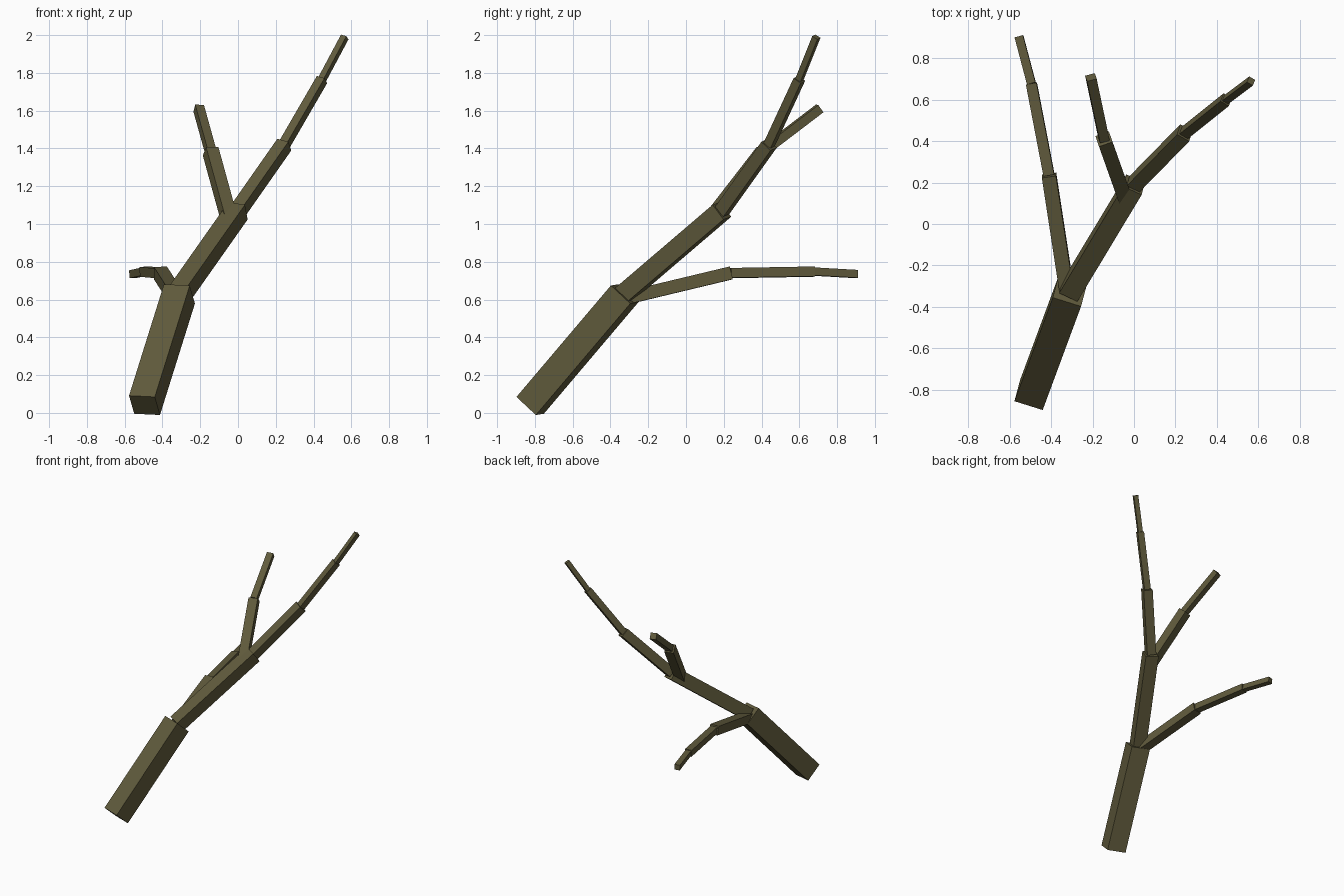
import bpy
import bmesh
from mathutils import Vector

if "Cube" in bpy.data.objects:
    bpy.data.objects.remove(bpy.data.objects["Cube"])

bark = bpy.data.materials.new("bark_brown")
bark.diffuse_color = (0.117, 0.103, 0.045, 1)
bark.use_nodes = True
bark.node_tree.nodes["Principled BSDF"].inputs["Base Color"].default_value = bark.diffuse_color


def segment(name, start, end, size, side):
    """Square beam from start to end; returns its side direction for the next beam."""
    a, b = Vector(start), Vector(end)
    d = (b - a).normalized()
    w = Vector(side)
    w = (w - d * w.dot(d)).normalized()
    v = w.cross(d)
    h = size / 2
    bm = bmesh.new()
    rings = [[bm.verts.new(p + w * h * i + v * h * j)
              for i, j in ((-1, -1), (1, -1), (1, 1), (-1, 1))] for p in (a, b)]
    bm.faces.new(rings[0])
    bm.faces.new(rings[1])
    for k in range(4):
        n = (k + 1) % 4
        bm.faces.new((rings[0][k], rings[0][n], rings[1][n], rings[1][k]))
    bmesh.ops.recalc_face_normals(bm, faces=bm.faces)
    me = bpy.data.meshes.new(name)
    bm.to_mesh(me)
    bm.free()
    me.materials.append(bark)
    bpy.context.collection.objects.link(bpy.data.objects.new(name, me))
    return w


def limb(name, points, sizes, side):
    """Chain of beams, each thinner than the one before."""
    for k, s in enumerate(sizes):
        side = segment(f"{name}_{k + 1}", points[k], points[k + 1], s, side)


# main limb: trunk up to the thin right tip
limb("trunk", [(-0.495, -0.825, 0.04), (-0.31, -0.325, 0.63), (0.0, 0.19, 1.07),
               (0.245, 0.44, 1.42), (0.445, 0.60, 1.765), (0.565, 0.69, 1.99)],
     [0.143, 0.098, 0.069, 0.048, 0.034], (0.957, -0.287, -0.034))

# upper left branch
limb("upper_branch", [(-0.042, 0.12, 1.01), (-0.145, 0.41, 1.385), (-0.208, 0.708, 1.612)],
     [0.069, 0.048], (0.943, 0.33, 0))

# lower back branch
limb("lower_branch", [(-0.32, -0.35, 0.60), (-0.41, 0.235, 0.74), (-0.495, 0.678, 0.748),
                      (-0.555, 0.905, 0.735)],
     [0.069, 0.052, 0.042], (0.988, 0.13, 0.05))
